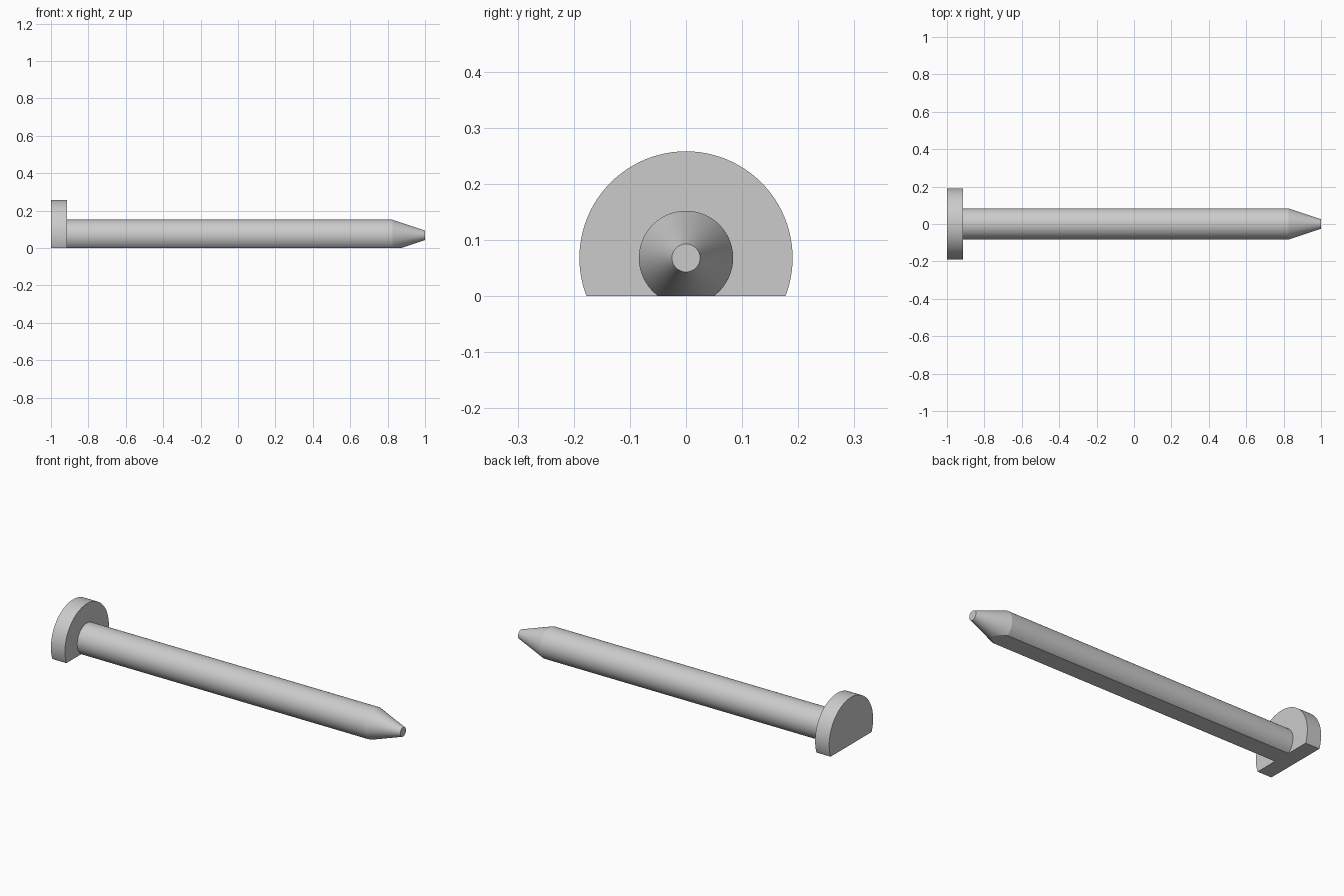
import bpy
import bmesh
import math
from mathutils import Matrix, Vector

cube = bpy.data.objects.get("Cube")
if cube:
    bpy.data.objects.remove(cube, do_unlink=True)

AXIS_Z = 0.068      # height of the turning axis above the flat underside
SEGMENTS = 96
HEAD_R, SHAFT_R, TIP_R = 0.19, 0.084, 0.025

# Steel material
steel = bpy.data.materials.new("grey_steel")
steel.use_nodes = True
GREY = (0.6, 0.6, 0.6, 1)
steel.diffuse_color = GREY
steel.node_tree.nodes["Principled BSDF"].inputs["Base Color"].default_value = GREY

# Half profile (x, radius): head disc, shaft, tapered blunt tip
profile = [(-1, HEAD_R), (-0.915, HEAD_R), (-0.915, SHAFT_R),
           (0.825, SHAFT_R), (1, TIP_R)]

# Turn the profile about the long axis
bm = bmesh.new()
rings = []
for x, r in profile:
    ring = []
    for i in range(SEGMENTS):
        a = math.tau * i / SEGMENTS
        ring.append(bm.verts.new((x, r * math.cos(a), AXIS_Z + r * math.sin(a))))
    rings.append(ring)
for a, b in zip(rings, rings[1:]):
    for i in range(SEGMENTS):
        j = (i + 1) % SEGMENTS
        bm.faces.new((a[i], a[j], b[j], b[i]))
bm.faces.new(rings[0])
bm.faces.new(rings[-1])

# Slice off the underside and close it with one flat face
cut = bmesh.ops.bisect_plane(bm, geom=bm.verts[:] + bm.edges[:] + bm.faces[:],
                             plane_co=(0, 0, 0), plane_no=(0, 0, 1),
                             clear_inner=True)
rim = [e for e in cut["geom_cut"] if isinstance(e, bmesh.types.BMEdge)]
bmesh.ops.edgeloop_fill(bm, edges=rim)
bmesh.ops.recalc_face_normals(bm, faces=bm.faces[:])

mesh = bpy.data.meshes.new("headed_pin")
bm.to_mesh(mesh)
bm.free()
mesh.materials.append(steel)
pin = bpy.data.objects.new("headed_pin", mesh)
bpy.context.collection.objects.link(pin)

# Smooth the round surfaces, keep the rims crisp
bpy.ops.object.select_all(action="DESELECT")
pin.select_set(True)
bpy.context.view_layer.objects.active = pin
bpy.ops.object.shade_smooth_by_angle(angle=math.radians(15))
